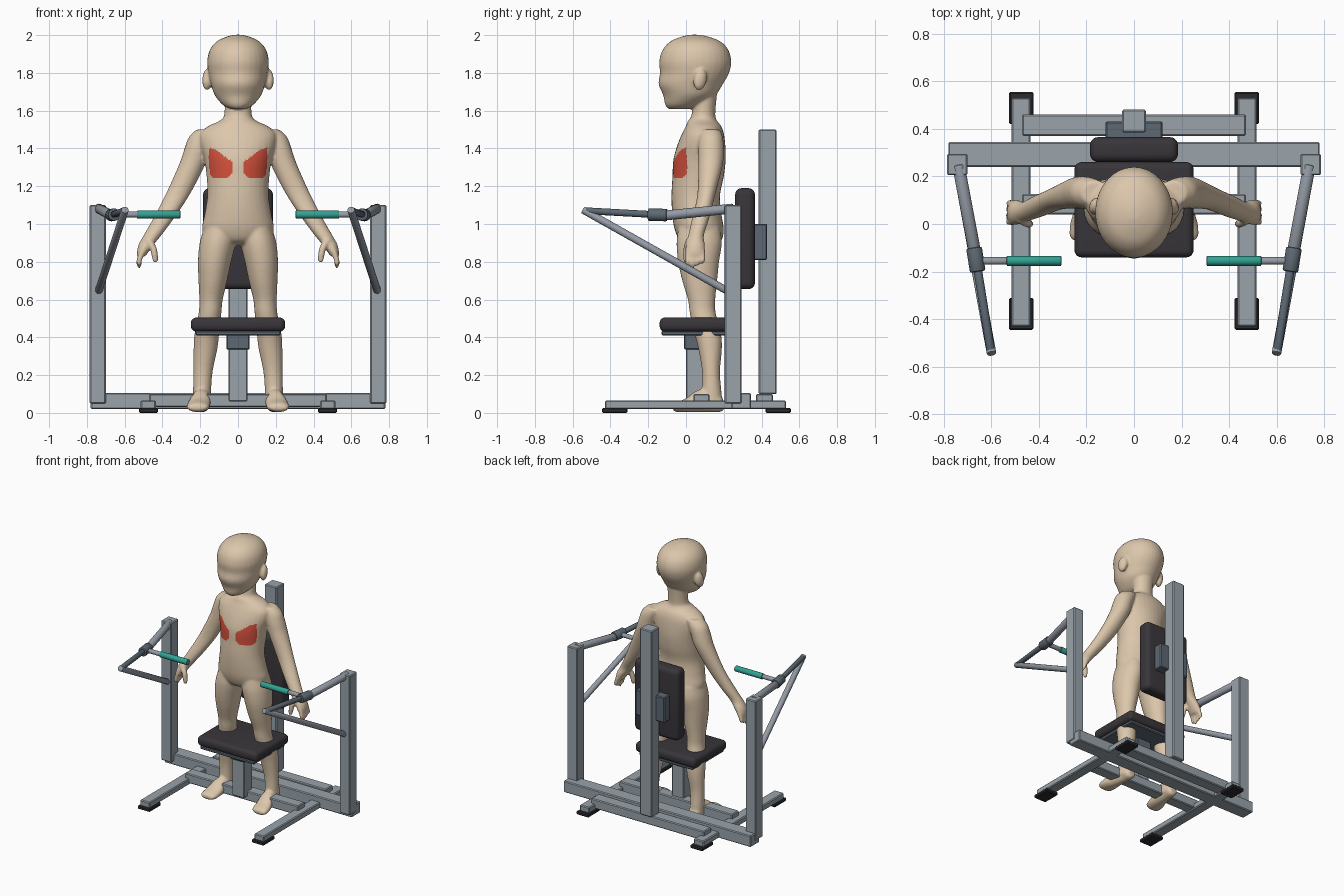
import bpy, bmesh, math
from mathutils import Vector, Matrix

old = bpy.data.objects.get("Cube")
if old:
    bpy.data.objects.remove(old, do_unlink=True)


def material(name, rgb):
    mat = bpy.data.materials.new(name)
    mat.use_nodes = True
    color = (*rgb, 1)
    mat.diffuse_color = color
    mat.node_tree.nodes["Principled BSDF"].inputs["Base Color"].default_value = color
    return mat


STEEL = material("frame steel", (.32, .37, .41))
TUBE = material("tube steel", (.30, .33, .38))
SLATE = material("dark slate metal", (.11, .14, .17))
PAD = material("charcoal padding", (.04, .036, .042))
RUBBER = material("black rubber", (.025, .025, .03))
TEAL = material("teal grip", (.03, .36, .29))
SKIN = material("skin", (.72, .57, .41))
RED = material("highlighted muscle red", (.65, .08, .045))


def add_object(name, bm, mat, angle=40):
    bmesh.ops.recalc_face_normals(bm, faces=bm.faces)
    mesh = bpy.data.meshes.new(name)
    bm.to_mesh(mesh)
    bm.free()
    obj = bpy.data.objects.new(name, mesh)
    bpy.context.collection.objects.link(obj)
    mesh.materials.append(mat)
    bpy.ops.object.select_all(action="DESELECT")
    obj.select_set(True)
    bpy.context.view_layer.objects.active = obj
    bpy.ops.object.shade_smooth_by_angle(angle=math.radians(angle))
    return obj


def box(name, mat, xs, ys, zs, bevel=.006, segments=1):
    """Box between two limits on every axis, with bevelled edges."""
    limits = (xs, ys, zs)
    size = [hi - lo for lo, hi in limits]
    middle = [(hi + lo) / 2 for lo, hi in limits]
    bm = bmesh.new()
    bmesh.ops.create_cube(bm, size=1)
    bmesh.ops.scale(bm, vec=size, verts=bm.verts)
    bmesh.ops.translate(bm, vec=middle, verts=bm.verts)
    bmesh.ops.bevel(bm, geom=bm.edges[:], offset=bevel, segments=segments,
                    profile=.5, affect="EDGES")
    return add_object(name, bm, mat, 40 if segments > 1 else 20)


def tube(name, mat, start, end, radius):
    """Capped round tube between two points."""
    start, end = Vector(start), Vector(end)
    along = end - start
    place = Matrix.Translation((start + end) / 2) @ along.to_track_quat("Z", "Y").to_matrix().to_4x4()
    bm = bmesh.new()
    bmesh.ops.create_cone(bm, cap_ends=True, segments=24, radius1=radius, radius2=radius,
                          depth=along.length, matrix=place)
    bmesh.ops.bevel(bm, geom=[e for e in bm.edges if any(len(f.verts) > 4 for f in e.link_faces)],
                    offset=radius * .2, segments=2, profile=.5, affect="EDGES")
    return add_object(name, bm, mat)


# Base frame and columns
box("rear_wide_beam", STEEL, (-.78, .78), (.24, .345), (.02, .105))
box("column_beam", STEEL, (-.47, .47), (.37, .46), (.03, .1))
box("seat_beam", STEEL, (-.47, .47), (.04, .125), (.03, .1))
box("rear_column", STEEL, (-.05, .05), (.385, .48), (.1, 1.5))
box("seat_post", STEEL, (-.05, .05), (0, .1), (.06, .36))

# Seat and backrest
box("seat_bracket", SLATE, (-.062, .062), (-.01, .11), (.335, .415))
box("seat_plate", SLATE, (-.225, .225), (-.13, .24), (.41, .435))
box("seat", PAD, (-.25, .25), (-.14, .26), (.43, .505), .03, 5)
box("back_pad_bracket", SLATE, (-.12, .12), (.36, .43), (.81, 1))
box("back_pad", PAD, (-.185, .185), (.26, .365), (.655, 1.19), .035, 5)

# Mirrored side frames, lever arms and handles
for s, side in ((1, "left"), (-1, "right")):
    def span(a, b):
        return tuple(sorted((s * a, s * b)))

    def at(x, y, z):
        return (s * x, y, z)

    box(side + "_runner", STEEL, span(.435, .515), (-.43, .53), (.02, .065))
    for y, end in ((-.445, "front"), (.42, "rear")):
        box(f"{side}_{end}_foot_pad", RUBBER, span(.423, .525), (y, y + .135), (0, .026))
    box(side + "_post", STEEL, span(.7, .785), (.205, .295), (.05, 1.1))
    tube(side + "_upper_arm_tube", TUBE, at(.738, .25, 1.082), at(.67, -.11, 1.045), .026)
    tube(side + "_pivot_sleeve", SLATE, at(.672, -.1, 1.047), at(.656, -.2, 1.05), .033)
    tube(side + "_front_arm_tube", SLATE, at(.66, -.17, 1.05), at(.602, -.53, 1.07), .018)
    tube(side + "_brace_tube", TUBE, at(.598, -.545, 1.075), at(.738, .22, .645), .02)
    tube(side + "_handle_rod", TUBE, at(.66, -.155, 1.05), at(.52, -.155, 1.05), .016)
    tube(side + "_handle_grip", TEAL, at(.535, -.155, 1.05), at(.305, -.155, 1.05), .021)


# Figure: lofted volumes fused into one smooth skin
def spline(a, b, c, d, t):
    return .5 * (2 * b + (c - a) * t + (2 * a - 5 * b + 4 * c - d) * t * t
                 + (3 * b - a - 3 * c + d) * t ** 3)


def loft(bm, rings, s=1, lengthwise=False):
    """Elliptic rings (height, centre x, half width, low, high) joined by a spline.
    With lengthwise set, rings stack along y and low/high are heights."""
    smooth = []
    for i in range(len(rings) - 1):
        four = [rings[min(max(j, 0), len(rings) - 1)] for j in range(i - 1, i + 3)]
        smooth += [[spline(*v, k / 4) for v in zip(*four)] for k in range(4)]
    smooth.append(rings[-1])
    loops = []
    for h, cx, rx, low, high in smooth:
        loop = []
        for k in range(32):
            a = math.tau * k / 32
            x = s * (cx + rx * math.cos(a))
            w = (low + high) / 2 + (high - low) / 2 * math.sin(a)
            loop.append(bm.verts.new((x, h, w) if lengthwise else (x, w, h)))
        loops.append(loop)
    for lo, hi in zip(loops, loops[1:]):
        for k in range(32):
            n = (k + 1) % 32
            bm.faces.new((lo[k], lo[n], hi[n], hi[k]))
    bm.faces.new(loops[0])
    bm.faces.new(loops[-1])


HEAD = [(1.608, 0, .04, -.09, .02), (1.63, 0, .08, -.11, .08), (1.68, 0, .122, -.12, .155),
        (1.74, 0, .143, -.145, .195), (1.8, 0, .156, -.138, .228), (1.86, 0, .163, -.142, .24),
        (1.92, 0, .15, -.125, .225), (1.965, 0, .115, -.085, .185), (1.99, 0, .065, -.03, .125),
        (2.002, 0, .02, .02, .07)]
TORSO = [(1.7, 0, .075, .04, .165), (1.58, 0, .072, .03, .155), (1.545, 0, .1, .01, .165),
         (1.52, 0, .155, 0, .185), (1.48, 0, .2, -.02, .2), (1.42, 0, .2, -.045, .208),
         (1.34, 0, .178, -.067, .21), (1.25, 0, .166, -.072, .2), (1.15, 0, .162, -.077, .18),
         (1.05, 0, .177, -.073, .188), (.97, 0, .19, -.06, .2), (.91, 0, .15, -.03, .185),
         (.885, 0, .06, .03, .13)]
LEG = [(.98, .095, .085, -.04, .18), (.9, .108, .095, -.05, .19), (.8, .124, .088, -.042, .175),
       (.7, .133, .076, -.02, .165), (.6, .143, .062, .01, .155), (.53, .148, .06, .02, .157),
       (.42, .165, .065, .045, .185), (.34, .172, .063, .065, .19), (.22, .185, .051, .085, .18),
       (.12, .19, .048, .085, .187), (.04, .19, .048, .08, .195)]
FOOT = [(-.07, .215, .04, .015, .04), (-.05, .213, .058, .005, .056), (0, .208, .061, .004, .077),
        (.06, .198, .053, .004, .12), (.13, .19, .046, .004, .13), (.18, .188, .042, .004, .1),
        (.2, .187, .025, .015, .06)]
ARM = [(1.5, .16, .06, .08, .18), (1.46, .19, .07, .07, .195), (1.4, .215, .068, .065, .2),
       (1.315, .243, .069, .065, .195), (1.155, .32, .064, .06, .155), (1.02, .4, .054, .03, .12),
       (.94, .453, .047, .012, .095), (.89, .487, .04, 0, .1), (.85, .505, .03, -.005, .1),
       (.83, .512, .022, 0, .095)]
THUMB = [(.92, .475, .02, 0, .04), (.87, .448, .019, -.015, .025), (.81, .438, .015, -.015, .015),
         (.795, .438, .007, -.008, .008)]

bm = bmesh.new()
loft(bm, HEAD)
loft(bm, TORSO)
for s in (1, -1):
    for part in (LEG, ARM, THUMB):
        loft(bm, part, s)
    loft(bm, FOOT, s, True)
    for i in range(4):
        y, tip = .008 + .027 * i, .765 + .012 * abs(i - 1)
        loft(bm, [(.86, .505, .015, y - .014, y + .014), (.81, .522, .015, y - .013, y + .013),
                  (tip + .015, .524, .012, y - .012, y + .012), (tip, .52, .006, y - .006, y + .006)], s)
    ear = (Matrix.Translation((s * .162, .075, 1.765)) @ Matrix.Rotation(s * .35, 4, "Z")
           @ Matrix.Rotation(-.2, 4, "X") @ Matrix.Diagonal((.026, .036, .058, 1)))
    bmesh.ops.create_uvsphere(bm, u_segments=20, v_segments=14, radius=1, matrix=ear)
figure = add_object("figure", bm, SKIN)
remesh = figure.modifiers.new("fuse", "REMESH")
remesh.mode = "VOXEL"
remesh.voxel_size = .008
soften = figure.modifiers.new("soften", "SMOOTH")
soften.factor = .5
soften.iterations = 5
graph = bpy.context.evaluated_depsgraph_get()
skin = bpy.data.meshes.new_from_object(figure.evaluated_get(graph))
figure.modifiers.clear()
figure.data = skin
skin.materials.clear()
skin.materials.append(SKIN)
skin.materials.append(RED)

# Chest muscles: painted by position on the front of the torso
for face in skin.polygons:
    face.use_smooth = True
    x, y, z = abs(face.center.x), face.center.y, face.center.z
    top = min(1.4, 1.33 + .7 * (x - .03))
    bottom = 1.245 + max(0, .055 - x) + max(0, x - .13)
    if .03 < x < .155 and bottom < z < top and y < .005:
        face.material_index = 1
